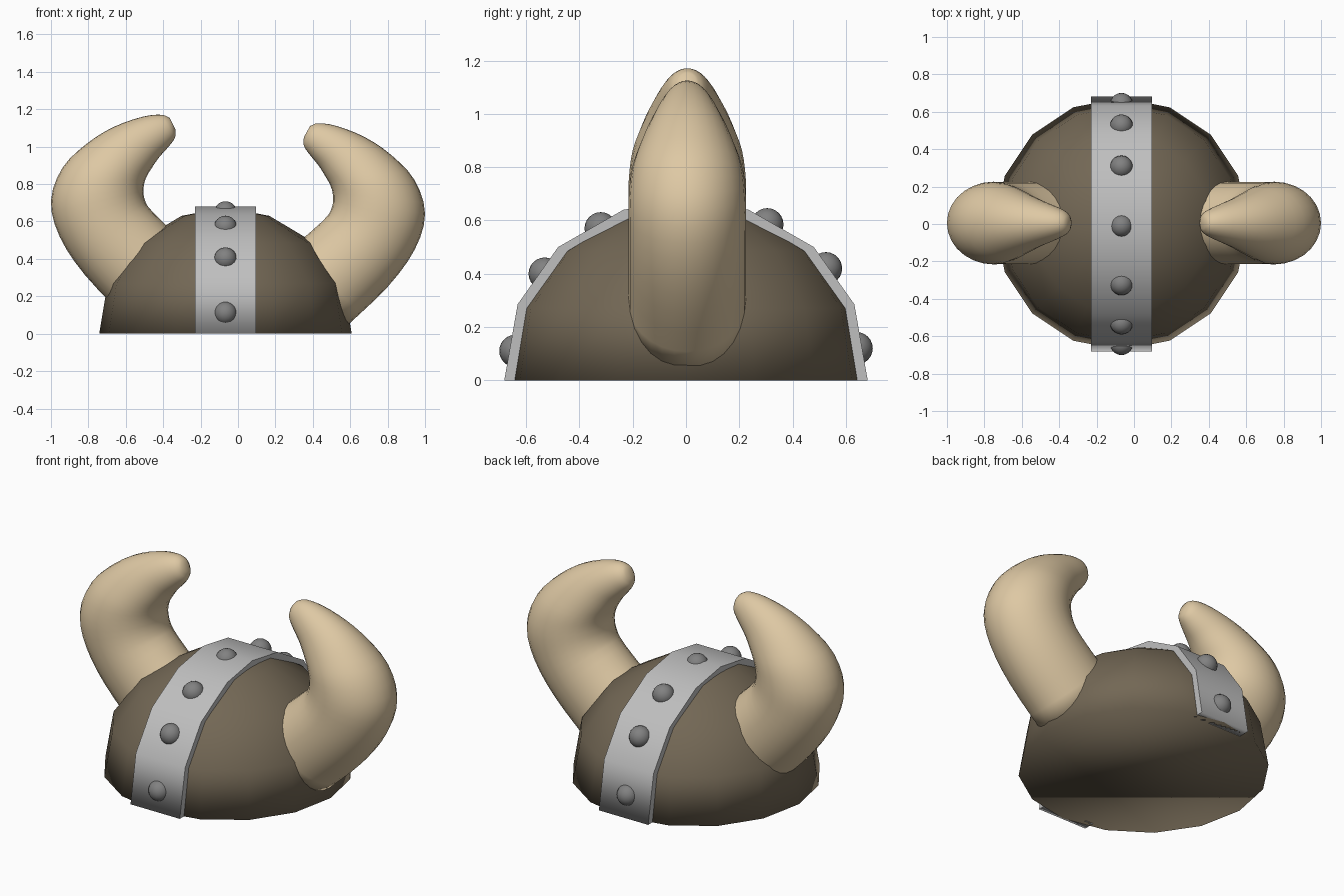
import bpy, bmesh, math
from mathutils import Vector, Matrix

if "Cube" in bpy.data.objects:
    bpy.data.objects.remove(bpy.data.objects["Cube"], do_unlink=True)


def material(name, rgb):
    mat = bpy.data.materials.new(name)
    mat.use_nodes = True
    mat.diffuse_color = (*rgb, 1)
    mat.node_tree.nodes["Principled BSDF"].inputs["Base Color"].default_value = (*rgb, 1)
    return mat


leather = material("brown leather", (0.17, 0.136, 0.09))
bone = material("pale horn", (0.73, 0.58, 0.37))
steel = material("light steel", (0.52, 0.52, 0.52))
iron = material("dark iron", (0.22, 0.22, 0.22))


def finish(name, bm, mat):
    bmesh.ops.recalc_face_normals(bm, faces=bm.faces)
    for face in bm.faces:
        face.smooth = True
    mesh = bpy.data.meshes.new(name)
    bm.to_mesh(mesh)
    bm.free()
    mesh.materials.append(mat)
    obj = bpy.data.objects.new(name, mesh)
    bpy.context.collection.objects.link(obj)
    return obj


def skin(bm, rings):
    """Bridge equal closed rings of points."""
    loops = [[bm.verts.new(p) for p in ring] for ring in rings]
    for a, b in zip(loops, loops[1:]):
        for i in range(len(a)):
            j = (i + 1) % len(a)
            bm.faces.new((a[i], a[j], b[j], b[i]))
    return loops


CENTRE = -0.067
SIDES = 16

# Dome: faceted outline, closed underneath
dome_profile = [(0.675, 0), (0.63, 0.27), (0.477, 0.485), (0.235, 0.63)]
bm = bmesh.new()
rings = [[(CENTRE + r * math.cos(math.tau * i / SIDES), r * math.sin(math.tau * i / SIDES), z)
          for i in range(SIDES)] for r, z in dome_profile]
loops = skin(bm, rings)
crown = bm.verts.new((CENTRE, 0, 0.675))
for i in range(SIDES):
    bm.faces.new((loops[-1][i], loops[-1][(i + 1) % SIDES], crown))
bm.faces.new(loops[0])
finish("dome", bm, leather)

# Strap: a band over the crown from front to back
half = [(0.682, 0), (0.632, 0.285), (0.48, 0.5), (0.235, 0.64)]
path = [(-y, z) for y, z in half] + [(0, 0.68)] + [(y, z) for y, z in reversed(half)]
bm = bmesh.new()
rings = []
for y, z in path:
    rings.append([(CENTRE + sx * 0.162, y * k, z * k)
                  for sx, k in ((-1, 1), (1, 1), (1, 0.9), (-1, 0.9))])
loops = skin(bm, rings)
bm.faces.new(loops[0])
bm.faces.new(loops[-1])
bm.normal_update()
for edge in bm.edges:
    sides = [abs(f.normal.x) > 0.9 for f in edge.link_faces]
    edge.smooth = len(set(sides)) == 1
finish("strap", bm, steel)

# Studs along the strap
studs = [(-0.64, 0.11), (-0.53, 0.4), (-0.32, 0.57), (-0.01, 0.647),
         (0.305, 0.585), (0.525, 0.42), (0.64, 0.12)]
for n, (y, z) in enumerate(studs, 1):
    bm = bmesh.new()
    bmesh.ops.create_uvsphere(bm, u_segments=20, v_segments=12, radius=0.061,
                              matrix=Matrix.Translation((CENTRE, y, z)))
    finish(f"stud_{n}", bm, iron)

# Horn sections: outer x, outer z, inner x, inner z, half depth
sections = [Vector(s) for s in (
    (0.575, 0.035, 0.22, 0.4, 0.22), (0.8, 0.25, 0.45, 0.6, 0.22),
    (0.945, 0.45, 0.5, 0.67, 0.22), (1.0, 0.64, 0.508, 0.735, 0.22),
    (0.945, 0.82, 0.495, 0.79, 0.205), (0.82, 0.955, 0.465, 0.845, 0.17),
    (0.68, 1.05, 0.43, 0.9, 0.132), (0.53, 1.11, 0.385, 0.955, 0.095),
    (0.43, 1.125, 0.352, 1.005, 0.063), (0.385, 1.11, 0.352, 1.05, 0.032))]


def smooth_path(points, steps):
    """Catmull-Rom interpolation through the points."""
    padded = [2 * points[0] - points[1]] + points + [2 * points[-1] - points[-2]]
    result = []
    for a, b, c, d in zip(padded, padded[1:], padded[2:], padded[3:]):
        for i in range(steps):
            t = i / steps
            result.append(b + 0.5 * t * (c - a + t * (2 * a - 5 * b + 4 * c - d
                                                    + t * (3 * (b - c) + d - a))))
    return result + [points[-1]]


def horn(name, side, lift, tilt):
    pivot = Vector((0.75, 0, 0.65))
    turn = Matrix.Rotation(-tilt, 3, 'Y')
    rings = []
    for s in smooth_path(sections, 3):
        outer, inner = Vector((s[0], 0, s[1])), Vector((s[2], 0, s[3]))
        mid, arm = (outer + inner) / 2, (outer - inner) / 2
        ring = []
        for i in range(28):
            a = math.tau * i / 28
            p = mid + arm * math.cos(a) + Vector((0, s[4] * math.sin(a), 0))
            p = pivot + turn @ (p - pivot)
            ring.append((side * p.x, p.y + 0.005, p.z + lift))
        rings.append(ring)
    bm = bmesh.new()
    loops = skin(bm, rings)
    bm.faces.new(loops[0])
    bm.faces.new(loops[-1])
    finish(name, bm, bone)


horn("left_horn", 1, 0, 0)
horn("right_horn", -1, 0.06, math.radians(2.5))
